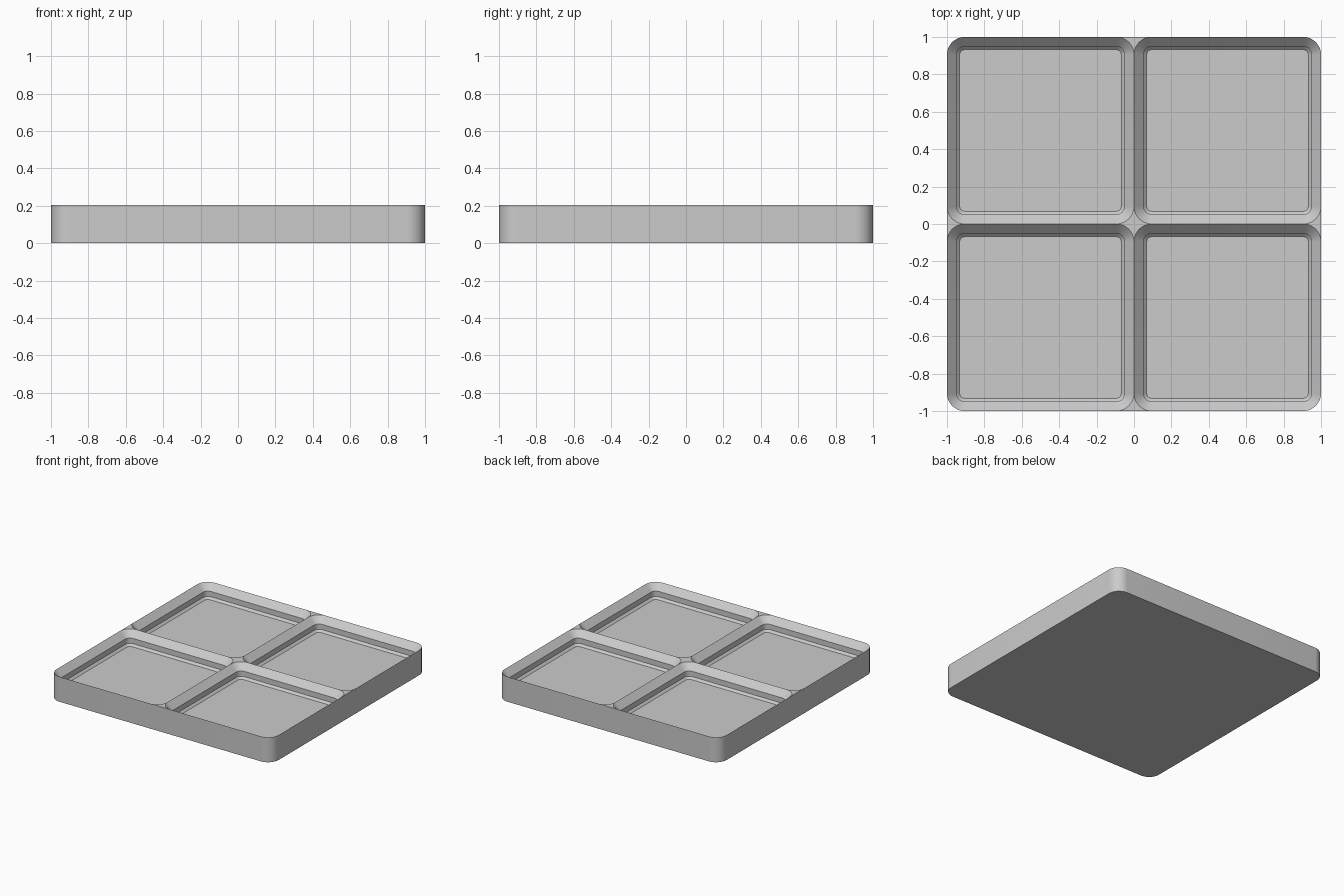
import bpy, bmesh, math

if "Cube" in bpy.data.objects:
    bpy.data.objects.remove(bpy.data.objects["Cube"])

HEIGHT = 0.203      # total plate height
CELL = 1.0          # cell pitch
RADIUS = 0.095      # outer corner radius
SEGS = 10           # segments per rounded corner
# Pocket profile: (inset from the cell edge, z)
PROFILE = [(0.0, HEIGHT), (0.051, HEIGHT - 0.051),
           (0.051, HEIGHT - 0.094), (0.068, HEIGHT - 0.111)]
CORNERS = [(1, 1), (-1, 1), (-1, -1), (1, -1)]

bm = bmesh.new()


def rounded_ring(cx, cy, inset, z):
    """Counter-clockwise rounded square, four arcs of SEGS + 1 points."""
    centre = CELL / 2 - RADIUS
    r = RADIUS - inset
    ring = []
    for q, (sx, sy) in enumerate(CORNERS):
        for i in range(SEGS + 1):
            a = (q + i / SEGS) * math.pi / 2
            ring.append(bm.verts.new((cx + sx * centre + r * math.cos(a),
                                      cy + sy * centre + r * math.sin(a), z)))
    return ring


for cx, cy in [(sx * CELL / 2, sy * CELL / 2) for sx, sy in CORNERS]:
    # Pocket walls and floor
    rings = [rounded_ring(cx, cy, d, z) for d, z in PROFILE]
    for upper, lower in zip(rings, rings[1:]):
        n = len(upper)
        for i in range(n):
            j = (i + 1) % n
            bm.faces.new((upper[i], upper[j], lower[j], lower[i]))
    bm.faces.new(rings[-1])
    # Flat top webs where neighbouring rounded corners meet
    for q, (sx, sy) in enumerate(CORNERS):
        if sx * cx > 0 and sy * cy > 0:
            continue    # outer plate corner stays rounded
        tip = bm.verts.new((cx + sx * CELL / 2, cy + sy * CELL / 2, HEIGHT))
        arc = rings[0][q * (SEGS + 1):(q + 1) * (SEGS + 1)]
        for a, b in zip(arc, arc[1:]):
            bm.faces.new((tip, b, a))

bmesh.ops.remove_doubles(bm, verts=bm.verts, dist=0.0005)

# Outer wall and underside
rim = [e for e in bm.edges if e.is_boundary]
new = bmesh.ops.extrude_edge_only(bm, edges=rim)["geom"]
for v in new:
    if isinstance(v, bmesh.types.BMVert):
        v.co.z = 0
base = [e for e in new if isinstance(e, bmesh.types.BMEdge) and e.is_boundary]
bmesh.ops.contextual_create(bm, geom=base)
bmesh.ops.recalc_face_normals(bm, faces=bm.faces)

mesh = bpy.data.meshes.new("grid_tray")
bm.to_mesh(mesh)
bm.free()
tray = bpy.data.objects.new("grid_tray", mesh)
bpy.context.collection.objects.link(tray)

grey = bpy.data.materials.new("light grey")
grey.diffuse_color = (0.6, 0.6, 0.6, 1)
grey.use_nodes = True
grey.node_tree.nodes["Principled BSDF"].inputs["Base Color"].default_value = grey.diffuse_color
mesh.materials.append(grey)

bpy.context.view_layer.objects.active = tray
tray.select_set(True)
bpy.ops.object.shade_smooth_by_angle(angle=math.radians(30))
